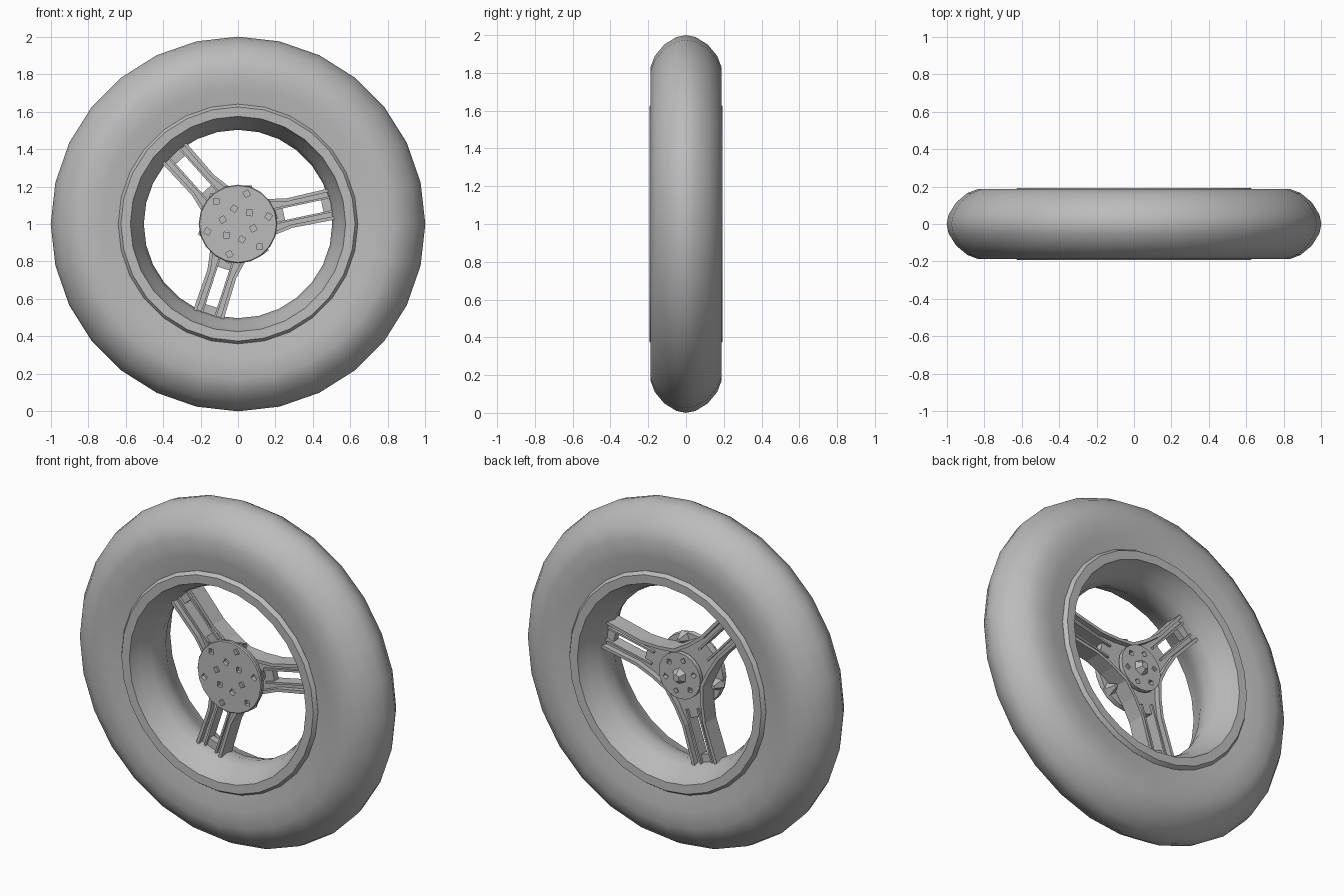
import bpy, bmesh, math
from mathutils import Matrix, Vector

if "Cube" in bpy.data.objects:
    bpy.data.objects.remove(bpy.data.objects["Cube"], do_unlink=True)

grey = bpy.data.materials.new("plain grey")
grey.use_nodes = True
grey.diffuse_color = (0.5, 0.5, 0.5, 1)
grey.node_tree.nodes["Principled BSDF"].inputs["Base Color"].default_value = (0.5, 0.5, 0.5, 1)
CENTRE = Vector((0, 0, 1))


def finish(bm, name, smooth=None, turn=0):
    """Turn a bmesh into a grey object on the axle; optional smooth angle and turn."""
    bmesh.ops.remove_doubles(bm, verts=bm.verts, dist=1e-5)
    bmesh.ops.recalc_face_normals(bm, faces=bm.faces)
    mesh = bpy.data.meshes.new(name)
    bm.to_mesh(mesh)
    bm.free()
    mesh.materials.append(grey)
    if smooth:
        mesh.shade_smooth()
        mesh.set_sharp_from_angle(angle=math.radians(smooth))
    ob = bpy.data.objects.new(name, mesh)
    ob.location = CENTRE
    ob.rotation_euler.y = -turn
    bpy.context.collection.objects.link(ob)
    return ob


def lathe(name, profile, steps, smooth, closed=True):
    """Spin (radius, y) points around the y axis."""
    bm = bmesh.new()
    vs = [bm.verts.new((r, y, 0)) for r, y in profile]
    pairs = list(zip(vs, vs[1:])) + ([(vs[-1], vs[0])] if closed else [])
    edges = [bm.edges.new(p) for p in pairs]
    bmesh.ops.spin(bm, geom=vs + edges, cent=(0, 0, 0), axis=(0, 1, 0),
                   angle=math.tau, steps=steps, use_duplicate=False)
    return finish(bm, name, smooth)


def prism(bm, points, y0, y1):
    """Extrude an outline in the wheel plane from y0 to y1."""
    face = bm.faces.new([bm.verts.new((u, y0, v)) for u, v in points])
    new = bmesh.ops.extrude_face_region(bm, geom=[face])["geom"]
    moved = [g for g in new if isinstance(g, bmesh.types.BMVert)]
    bmesh.ops.translate(bm, vec=(0, y1 - y0, 0), verts=moved)


def block(bm, u0, u1, v0, v1, depth):
    prism(bm, [(u0, v0), (u1, v0), (u1, v1), (u0, v1)], -depth, depth)


def mirror(half):
    return half + [(r, -y) for r, y in reversed(half) if y]


# Tyre: rounded tread, walls turning in towards the rim
lathe("tyre", mirror([(0.60, -0.165), (0.65, -0.17), (0.73, -0.185), (0.83, -0.188),
                      (0.89, -0.165), (0.95, -0.115), (0.99, -0.05), (1.0, 0)]), 28, 50)

# Rim: flat lips on both sides and a dished barrel
lathe("rim", mirror([(0.62, -0.10), (0.64, -0.17), (0.625, -0.192), (0.575, -0.19),
                     (0.555, -0.13), (0.52, -0.07), (0.503, 0)]), 28, 32)

# Spokes: slotted webs with raised ribs that fan out at the hub
for i in range(3):
    bm = bmesh.new()
    prism(bm, [(0, 0), (0.075, -0.13), (0.17, -0.1), (0.25, -0.08),
               (0.25, 0.08), (0.17, 0.1), (0.075, 0.13)], -0.02, 0.02)
    block(bm, 0.46, 0.515, -0.04, 0.04, 0.02)
    for s in (-1, 1):
        block(bm, 0.25, 0.515, s * 0.034, s * 0.07, 0.02)
        block(bm, 0.2, 0.515, s * 0.032, s * 0.043, 0.035)
        rib = [(0.52, 0.085), (0.28, 0.08), (0.17, 0.1), (0.075, 0.13),
               (0.065, 0.113), (0.17, 0.082), (0.28, 0.062), (0.52, 0.067)]
        prism(bm, [(u, s * v) for u, v in rib], -0.05, 0.052)
    finish(bm, f"spoke_{i + 1}", None, math.radians(12 + 120 * i))

# Hub: broad front disc, waist and small back disc
hub_front = lathe("hub_front_disc", [(0, -0.082), (0.205, -0.082), (0.21, -0.076),
                                     (0.205, -0.052), (0, -0.052)], 20, 30, False)
hub_back = lathe("hub_back_disc", [(0, -0.06), (0.11, -0.06), (0.11, 0.03), (0.135, 0.035),
                                   (0.135, 0.06), (0, 0.06)], 20, 30, False)


def ring_cutter(name, rings, y0, y1, size):
    """Hidden cutter with rings of small square prisms."""
    bm = bmesh.new()
    for radius, start in rings:
        for k in range(6):
            a = math.radians(start + 60 * k)
            pts = [(radius * math.cos(a) + size * math.cos(a + q * math.pi / 2),
                    radius * math.sin(a) + size * math.sin(a + q * math.pi / 2)) for q in range(4)]
            prism(bm, pts, y0, y1)
    ob = finish(bm, name)
    ob.hide_render = True
    ob.hide_set(True)
    return ob


def cut(ob, cutter):
    mod = ob.modifiers.new("holes", "BOOLEAN")
    mod.operation = "DIFFERENCE"
    mod.object = cutter
    mod.solver = "EXACT"


cut(hub_front, ring_cutter("front_hole_cutter", [(0.085, 44), (0.168, 14)], -0.1, -0.04, 0.021))
cut(hub_back, ring_cutter("back_hole_cutter", [(0.095, 44)], 0.035, 0.1, 0.018))

# Pointed bolts behind the rim of the front disc
bm = bmesh.new()
for k in range(6):
    a = math.radians(14 + 60 * k)
    place = Matrix.Translation((0.18 * math.cos(a), -0.03, 0.18 * math.sin(a)))
    face_back = Matrix.Rotation(-math.pi / 2, 4, "X")
    bmesh.ops.create_cone(bm, cap_ends=True, segments=5, radius1=0.04, radius2=0.012,
                          depth=0.06, matrix=place @ face_back)
finish(bm, "hub_bolts")

# Axle nut in the middle of the back disc
bm = bmesh.new()
bmesh.ops.create_cone(bm, cap_ends=True, segments=6, radius1=0.05, radius2=0.022, depth=0.04,
                      matrix=Matrix.Translation((0, 0.075, 0)) @ Matrix.Rotation(-math.pi / 2, 4, "X"))
finish(bm, "axle_nut")
